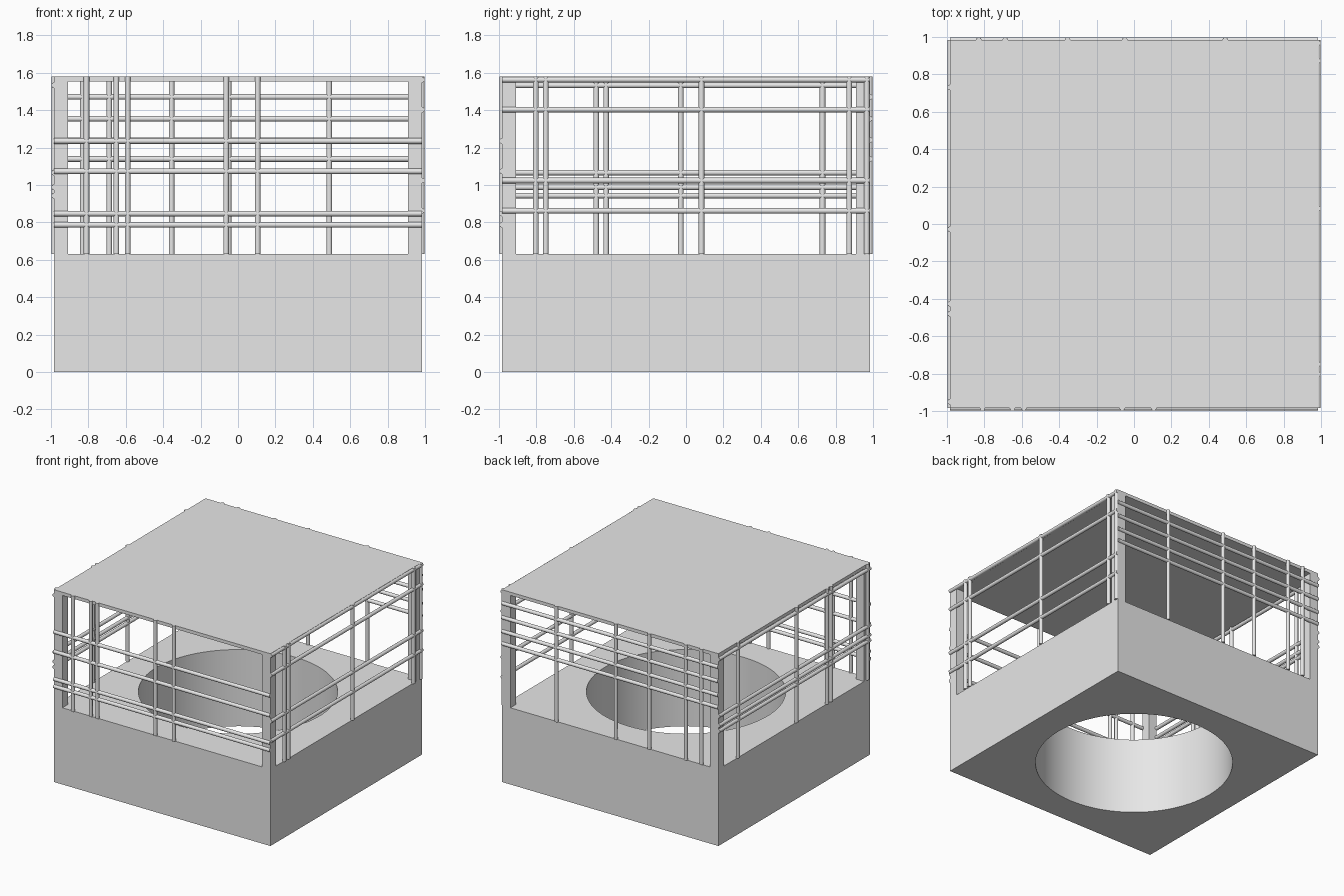
import bpy
import math

old = bpy.data.objects.get("Cube")
if old:
    bpy.data.objects.remove(old, do_unlink=True)

HALF = 0.983      # half width of the block and roof
BASE_TOP = 0.63
ROOF_UNDER = 1.553
TOP = 1.58
POST = 0.075
ROD = 0.015

grey = bpy.data.materials.new("plain_grey")
grey.use_nodes = True
colour = (0.8, 0.8, 0.8, 1)
grey.diffuse_color = colour
grey.node_tree.nodes["Principled BSDF"].inputs["Base Color"].default_value = colour


def box(name, x, y, z0, z1, sx, sy):
    bpy.ops.mesh.primitive_cube_add(size=1, location=(x, y, (z0 + z1) / 2))
    ob = bpy.context.object
    ob.name = name
    ob.scale = (sx, sy, z1 - z0)
    bpy.ops.object.transform_apply(location=False, rotation=False, scale=True)
    ob.data.materials.append(grey)
    return ob


def rod(name, location, length, rotation=(0, 0, 0)):
    bpy.ops.mesh.primitive_cylinder_add(vertices=16, radius=ROD, depth=length,
                                        location=location, rotation=rotation)
    ob = bpy.context.object
    ob.name = name
    ob.data.materials.append(grey)
    bpy.ops.object.shade_smooth_by_angle(angle=math.radians(40))


# Solid base with a round shaft right through it
base = box("base_block", 0, 0, 0, BASE_TOP, 2 * HALF, 2 * HALF)
bpy.ops.mesh.primitive_cylinder_add(vertices=96, radius=0.742, depth=2,
                                    location=(0, 0, BASE_TOP / 2))
cutter = bpy.context.object
cutter.name = "shaft_cutter"
cutter.hide_render = True
cut = base.modifiers.new("shaft", "BOOLEAN")
cut.operation = "DIFFERENCE"
cut.solver = "EXACT"
cut.object = cutter
bpy.ops.object.select_all(action="DESELECT")
bpy.context.view_layer.objects.active = base
base.select_set(True)
bpy.ops.object.modifier_apply(modifier=cut.name)
bpy.data.objects.remove(cutter, do_unlink=True)
bpy.ops.object.shade_smooth_by_angle(angle=math.radians(30))

# Thin roof slab on four corner posts
box("roof_slab", 0, 0, ROOF_UNDER, TOP, 2 * HALF, 2 * HALF)
offset = HALF - POST / 2
for sx, x_name in ((-1, "right"), (1, "left")):
    for sy, y_name in ((-1, "front"), (1, "back")):
        box(f"{y_name}_{x_name}_post", sx * offset, sy * offset,
            BASE_TOP, ROOF_UNDER, POST, POST)

# Lattice: for each side, positions of upright rods and heights of level rods
sides = {
    "front": ("y", -1, (-0.81, -0.65, -0.59, -0.063, 0.105),
              (1.235, 1.073, 0.847, 0.787)),
    "back": ("y", 1, (-0.83, -0.688, -0.355, -0.05, 0.488),
             (1.471, 1.354, 1.24, 1.139)),
    "left": ("x", 1, (-0.803, -0.75, 0.083, 0.873, 0.967),
             (1.563, 1.403, 1.024, 0.862)),
    "right": ("x", -1, (-0.95, -0.48, -0.427, -0.028, 0.73),
              (1.533, 1.066, 0.988, 0.943)),
}
quarter = math.pi / 2
for side, (axis, sign, uprights, levels) in sides.items():
    face = sign * HALF
    for p in uprights:
        spot = (p, face) if axis == "y" else (face, p)
        rod(f"{side}_upright_rod", (*spot, (BASE_TOP + TOP) / 2), TOP - BASE_TOP)
    for z in levels:
        if axis == "y":
            rod(f"{side}_level_rod", (0, face, z), 2 * HALF, (0, quarter, 0))
        else:
            rod(f"{side}_level_rod", (face, 0, z), 2 * HALF, (quarter, 0, 0))
